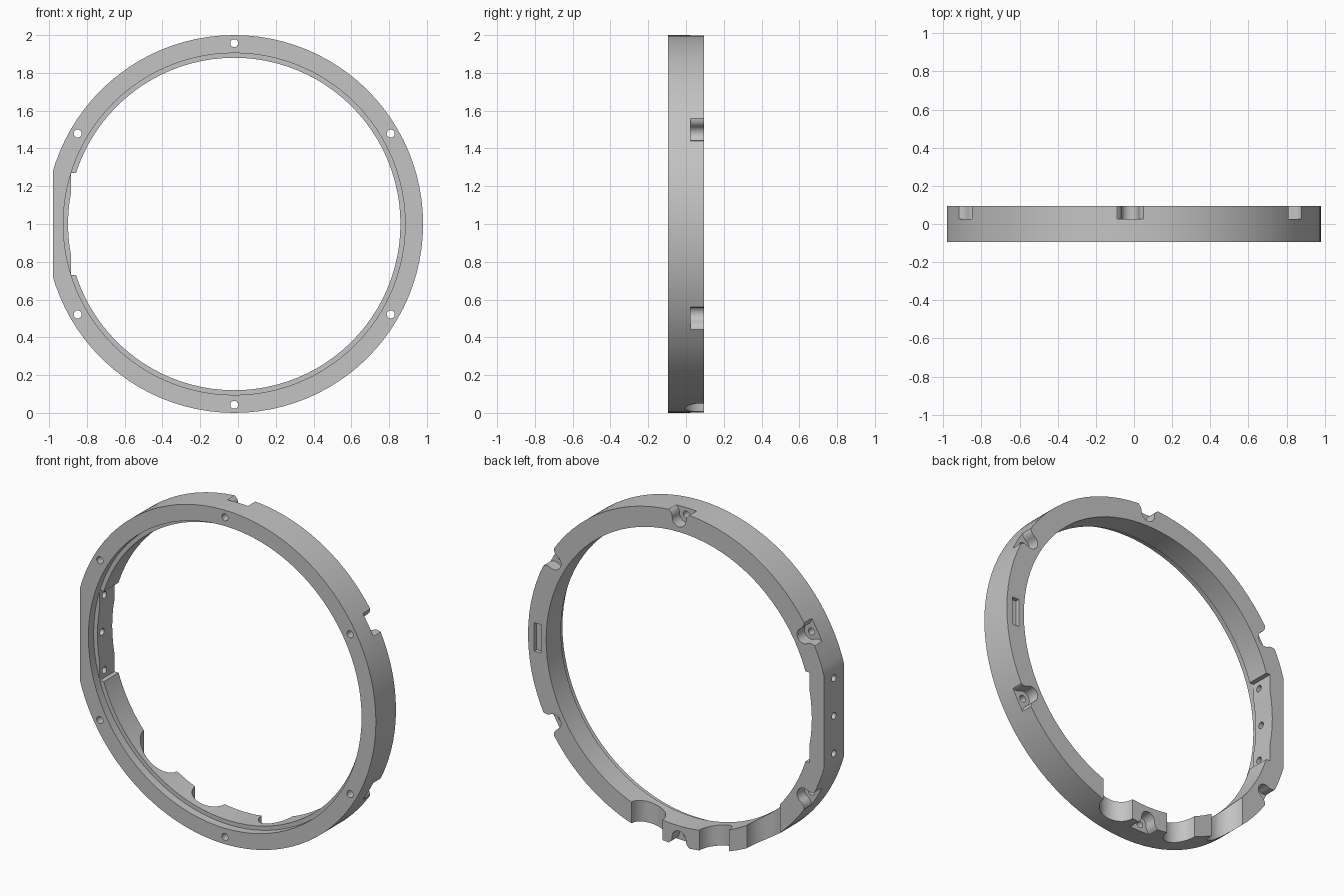
import bpy, bmesh, math
from mathutils import Vector

if "Cube" in bpy.data.objects:
    bpy.data.objects.remove(bpy.data.objects["Cube"], do_unlink=True)

CENTRE = Vector((-0.02, 0, 1))
OUTER, INNER, HALF = 1.0, 0.88, 0.095
FLOOR = 0.025          # depth of the screw pockets
BOLT_RADIUS = 0.957

grey = bpy.data.materials.new("satin grey")
grey.use_nodes = True
colour = (0.55, 0.55, 0.55, 1)
grey.diffuse_color = colour
grey.node_tree.nodes["Principled BSDF"].inputs["Base Color"].default_value = colour


def finish(name, bm):
    bmesh.ops.recalc_face_normals(bm, faces=bm.faces[:])
    mesh = bpy.data.meshes.new(name)
    bm.to_mesh(mesh)
    bm.free()
    mesh.materials.append(grey)
    ob = bpy.data.objects.new(name, mesh)
    bpy.context.collection.objects.link(ob)
    return ob


def prism(name, outline, low, high, axis):
    """Extrude a 2D outline along the named axis."""
    place = {"x": lambda u, v, w: (w, u, v),
             "y": lambda u, v, w: (u, w, v),
             "z": lambda u, v, w: (u, v, w)}[axis]
    bm = bmesh.new()
    a = [bm.verts.new(place(u, v, low)) for u, v in outline]
    b = [bm.verts.new(place(u, v, high)) for u, v in outline]
    bm.faces.new(a)
    bm.faces.new(b[::-1])
    for i in range(len(a)):
        j = (i + 1) % len(a)
        bm.faces.new((a[i], a[j], b[j], b[i]))
    return finish(name, bm)


def arc(u, v, radius, start, end, steps):
    angles = [math.radians(start + (end - start) * i / steps) for i in range(steps + 1)]
    return [(u + radius * math.cos(t), v + radius * math.sin(t)) for t in angles]


def rod(name, u, v, radius, low, high, axis, sides=24):
    return prism(name, arc(u, v, radius, 0, 360, sides)[:-1], low, high, axis)


def box(name, x, y, z):
    return prism(name, [(x[0], z[0]), (x[1], z[0]), (x[1], z[1]), (x[0], z[1])], *y, "y")


# Ring with a stepped front lip, turned from its cross-section
section = [(OUTER, -HALF), (OUTER, HALF), (INNER, HALF),
           (INNER, -0.045), (0.905, -0.045), (0.905, -HALF)]
bm = bmesh.new()
sides = 96
loops = []
for i in range(sides):
    t = 2 * math.pi * i / sides
    loops.append([bm.verts.new(CENTRE + Vector((r * math.sin(t), y, r * math.cos(t))))
                  for r, y in section])
for i in range(sides):
    p, q = loops[i], loops[(i + 1) % sides]
    for k in range(len(section)):
        n = (k + 1) % len(section)
        bm.faces.new((p[k], p[n], q[n], q[k]))
ring = finish("mounting_ring", bm)


def cut(cutter):
    cutter.hide_render = True
    mod = ring.modifiers.new("cut", "BOOLEAN")
    mod.operation = "DIFFERENCE"
    mod.solver = "EXACT"
    mod.object = cutter
    bpy.context.view_layer.objects.active = ring
    bpy.ops.object.modifier_apply(modifier=mod.name)
    bpy.data.objects.remove(cutter, do_unlink=True)


# Flat outer side, and the flat pocket behind it
cut(box("side_flat_cutter", (-1.3, -0.98), (-0.3, 0.3), (0.3, 1.7)))
cut(box("inner_flat_cutter", (-0.885, -0.7), (-0.045, 0.3), (0.73, 1.27)))

# Three holes through the flat
for z in (0.775, 1.0, 1.225):
    cut(rod("side_hole_cutter", 0, z, 0.02, -1.1, -0.8, "x"))

# Scallops across the back of the bottom
for left, right in ((0.09, 0.295), (-0.35, -0.155), (-0.69, -0.47)):
    cut(rod("scallop_cutter", (left + right) / 2, HALF, (right - left) / 2,
            -0.2, 0.55, "z", 32))

# Six flared screw pockets with through holes
notch = ([(-0.095, 1.06)] + arc(-0.095, 0.955, 0.05, 90, 0, 8)
         + arc(0, 0.955, 0.045, 180, 360, 16)[1:-1]
         + arc(0.095, 0.955, 0.05, 180, 90, 8) + [(0.095, 1.06)])
for i in range(6):
    t = math.radians(60 * i)
    s, c = math.sin(t), math.cos(t)
    turned = [(CENTRE.x + u * c + r * s, CENTRE.z - u * s + r * c) for u, r in notch]
    cut(prism("pocket_cutter", turned, FLOOR, 0.2, "y"))
    cut(rod("screw_hole_cutter", CENTRE.x + BOLT_RADIUS * s,
            CENTRE.z + BOLT_RADIUS * c, 0.021, -0.2, 0.2, "y"))

# Shallow slot in the back face
cut(box("slot_cutter", (0.895, 0.94), (0.07, 0.2), (0.91, 1.08)))

bpy.ops.object.select_all(action="DESELECT")
ring.select_set(True)
bpy.context.view_layer.objects.active = ring
bpy.ops.object.shade_smooth_by_angle(angle=math.radians(30))
